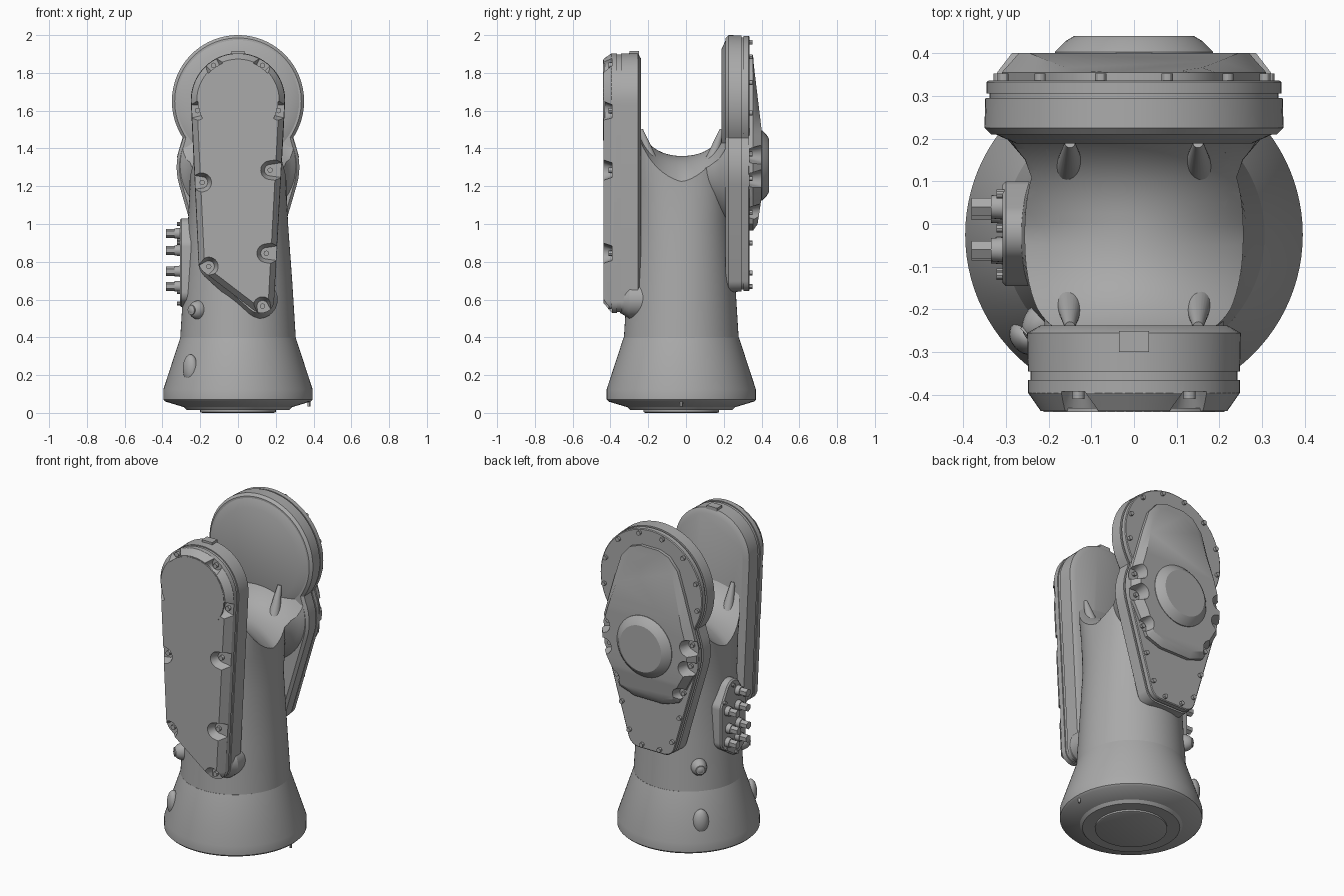
import bpy, bmesh
from math import sin, cos, pi, atan2, hypot, radians
from mathutils import Vector, Matrix
from mathutils.geometry import convex_hull_2d

cube = bpy.data.objects.get("Cube")
if cube:
    bpy.data.objects.remove(cube)

grey = bpy.data.materials.new("machine_grey")
grey.use_nodes = True
tone = (0.4, 0.4, 0.4, 1)
grey.diffuse_color = tone
grey.node_tree.nodes["Principled BSDF"].inputs["Base Color"].default_value = tone
parts = []


def finish(name, bm, part=True):
    bmesh.ops.recalc_face_normals(bm, faces=bm.faces)
    mesh = bpy.data.meshes.new(name)
    bm.to_mesh(mesh)
    bm.free()
    ob = bpy.data.objects.new(name, mesh)
    bpy.context.collection.objects.link(ob)
    mesh.materials.append(grey)
    if part:
        parts.append(ob)
    return ob


def circle(x, z, r, n=64):
    return [(x + r * cos(2 * pi * i / n), z + r * sin(2 * pi * i / n)) for i in range(n)]


def hull(*circles):
    pts = [Vector(p) for c in circles for p in circle(*c)]
    return [tuple(pts[i]) for i in convex_hull_2d(pts)]


def offset(pts, d):
    out = []
    for i, p in enumerate(pts):
        a, b = pts[i - 1], pts[(i + 1) % len(pts)]
        l = hypot(b[0] - a[0], b[1] - a[1]) or 1
        out.append((p[0] - d * (b[1] - a[1]) / l, p[1] + d * (b[0] - a[0]) / l))
    return out


def loft(bm, rings):
    loops = [[bm.verts.new(p) for p in r] for r in rings]
    for a, b in zip(loops, loops[1:]):
        for i in range(len(a)):
            j = (i + 1) % len(a)
            bm.faces.new((a[i], a[j], b[j], b[i]))
    bm.faces.new(loops[0])
    bm.faces.new(loops[-1])


def prism(bm, pts, steps, sideways=False):
    # stack of inset copies of an outline; steps are (depth, inset)
    place = (lambda p, d: (d, p[0], p[1])) if sideways else (lambda p, d: (p[0], d, p[1]))
    loft(bm, [[place(p, d) for p in offset(pts, ins)] for d, ins in steps])


def prism_part(name, pts, steps, sideways=False):
    bm = bmesh.new()
    prism(bm, pts, steps, sideways)
    return finish(name, bm)


def cones(name, items, n=24):
    # each item: start, end, start radius, end radius
    bm = bmesh.new()
    for p, q, r0, r1 in items:
        p, q = Vector(p), Vector(q)
        turn = (q - p).to_track_quat('Z', 'Y').to_matrix().to_4x4()
        bmesh.ops.create_cone(bm, cap_ends=True, segments=n, radius1=r0, radius2=r1,
                              depth=(q - p).length, matrix=Matrix.Translation((p + q) / 2) @ turn)
    return finish(name, bm)


def cut(ob, cutter):
    m = ob.modifiers.new("cut", 'BOOLEAN')
    m.operation, m.solver, m.object = 'DIFFERENCE', 'EXACT', cutter
    bpy.context.view_layer.objects.active = ob
    bpy.ops.object.modifier_apply(modifier=m.name)


def pockets(ob, spots, floor, top):
    # bolt recesses that open towards the rim; spots are (x, z, dx, dz)
    bm = bmesh.new()
    for x, z, dx, dz in spots:
        prism(bm, hull((x, z, 0.03, 24), (x + dx * 0.1, z + dz * 0.1, 0.045, 24)),
              [(floor, 0), (top, -0.025)])
    cutter = finish("pocket_cutter", bm, False)
    cut(ob, cutter)
    bpy.data.objects.remove(cutter)


# flared base, turned around the vertical axis
CY = -0.025
base = [(0.19, 0), (0.2, 0.004), (0.2, 0.014), (0.27, 0.014), (0.285, 0.03), (0.385, 0.06),
        (0.395, 0.07), (0.395, 0.125), (0.305, 0.4)]
bm = bmesh.new()
loft(bm, [[(x, y + CY, z) for x, y in circle(0, 0, r, 96)] for r, z in base])
finish("flared_base", bm)
cones("base_pin", [((0.375, CY, 0.035), (0.375, CY, 0.08), 0.008, 0.008)], 12)

# column, round below and squarer at the fork
bm = bmesh.new()
rings = []
for z, rx, ry, e in [(0.395, 0.306, 0.304, 2), (0.7, 0.287, 0.285, 2), (1.0, 0.265, 0.265, 2.1),
                     (1.2, 0.256, 0.26, 2.5), (1.35, 0.255, 0.258, 3), (1.52, 0.255, 0.256, 3)]:
    ring = []
    for x, y in circle(0, 0, 1, 96):
        k = (abs(x) ** e + abs(y) ** e) ** (-1 / e)
        ring.append((x * k * rx, y * k * ry + CY, z))
    rings.append(ring)
loft(bm, rings)
column = finish("column", bm)

# shoulder that flares from the column into the rear arm
shoulder = prism_part("rear_shoulder", circle(0, 1.31, 0.3),
                      [(0, 0.1), (0.08, 0.07), (0.15, 0.045), (0.185, 0.015), (0.22, -0.015)])

# saddle between the two arms
bm = bmesh.new()
bmesh.ops.create_grid(bm, x_segments=32, y_segments=32, size=0.4)
for v in bm.verts:
    t = abs(v.co.y + 0.02) / 0.22
    v.co.z = 1.36 - 0.13 * min(1.3, (v.co.x / 0.25) ** 2) * max(0.3, 1 - 0.4 * t) + 0.07 * t ** 2 + 0.05 * t ** 4
new = bmesh.ops.extrude_face_region(bm, geom=list(bm.faces))
for v in new["geom"]:
    if isinstance(v, bmesh.types.BMVert):
        v.co.z = 2.4
saddle = finish("saddle_cutter", bm, False)
cut(column, saddle)
cut(shoulder, saddle)
bpy.data.objects.remove(saddle)
cones("saddle_ribs", [((x, s * 0.13 + CY, 1.25), (x, s * 0.215 + CY, 1.5), 0.045, 0.012)
                      for x in (-0.15, 0.15) for s in (-1, 1)])

# front arm: housing, seam band, cover with bolt pockets
arm = hull((0, 1.655, 0.25), (-0.14, 0.8, 0.07), (0.125, 0.595, 0.068))
prism_part("front_arm_housing", arm, [(-0.345, 0.002), (-0.255, 0), (-0.238, 0.03)])
prism_part("front_arm_seam", arm, [(-0.385, 0.008), (-0.34, 0.008)])
cover = prism_part("front_cover", arm, [(-0.365, 0.002), (-0.395, 0.002), (-0.438, 0.032)])
prism_part("front_arm_heel", hull((-0.1, 0.8, 0.08), (0.11, 0.6, 0.07)),
           [(-0.35, 0), (-0.3, -0.03), (-0.2, -0.03)])
spots = [(-0.13, 1.84, -0.6, 0.8), (0.13, 1.84, 0.6, 0.8), (-0.215, 1.6, -1, -0.1),
         (0.215, 1.6, 1, -0.1), (-0.19, 1.22, -1, 0), (0.17, 1.285, 1, 0),
         (-0.155, 0.775, -0.8, -0.6), (0.15, 0.845, 1, 0), (0.13, 0.565, 0.3, -0.9)]
pockets(cover, spots, -0.392, -0.45)
cones("front_bolts", [((x, -0.385, z), (x, -0.41, z), 0.014, 0.014) for x, z, _, _ in spots], 12)
cones("front_joint_disc", [((0, -0.43, 1.655), (0, -0.44, 1.655), 0.212, 0.212)], 64)
prism_part("front_arm_tab", [(-0.035, 1.88), (0.035, 1.88), (0.035, 1.916), (-0.035, 1.916)],
           [(-0.3, 0), (-0.25, 0)])

# rear arm: round head joined to a tapering lower lobe
lower = hull((0, 1.3, 0.325), (-0.085, 0.72, 0.08), (0.085, 0.72, 0.08))
outline = [p for p in lower if hypot(p[0], p[1] - 1.65) > 0.352]
outline += [p for p in circle(0, 1.65, 0.35, 96) if hypot(p[0], p[1] - 1.3) > 0.327 and p[1] > 1.4]
outline.sort(key=lambda p: atan2(p[1] - 1.4, p[0]))
prism_part("rear_arm_housing", outline, [(0.21, 0.015), (0.225, 0), (0.295, 0.002)])
prism_part("rear_arm_seam", outline, [(0.29, 0.012), (0.31, 0.012)])
prism_part("rear_arm_plate", outline, [(0.305, 0.005), (0.332, 0.005), (0.336, 0.01)])
cones("rear_inner_disc", [((0, 0.215, 1.65), (0, 0.188, 1.65), 0.335, 0.275)], 96)

# sloping rear cover with round boss
half = [(0.06, 1.895), (0.13, 1.87), (0.19, 1.8), (0.235, 1.66), (0.29, 1.47), (0.322, 1.36),
        (0.315, 1.22), (0.25, 1.1), (0.2, 1.0), (0.1, 0.965)]
bm = bmesh.new()
prism(bm, [(-x, z) for x, z in half] + half[::-1], [(0.33, 0), (0.355, 0), (0.4, 0.035)])
for z in (1.5, 1.14):
    bmesh.ops.bisect_plane(bm, geom=bm.verts[:] + bm.edges[:] + bm.faces[:],
                           plane_co=(0, 0, z), plane_no=(0, 0, 1))
for v in bm.verts:
    if v.co.y > 0.37:
        v.co.y -= max(0, v.co.z - 1.5) * 0.12 + max(0, 1.14 - v.co.z) * 0.15
rear_cover = finish("rear_cover", bm)
side_bolts = [(0.285, 1.37), (0.275, 1.24), (0.225, 1.06)]
pockets(rear_cover, [(s * x, z, s, -0.2) for x, z in side_bolts for s in (-1, 1)], 0.337, 0.42)
prism_part("rear_boss", circle(0, 1.31, 0.185), [(0.39, 0), (0.403, 0), (0.428, 0.025), (0.44, 0.045)])

bolts = side_bolts + [(0.195, 0.9), (0.145, 0.74), (0.06, 0.67)]
bolts += [(0.322 * sin(radians(a)), 1.65 + 0.322 * cos(radians(a))) for a in (14, 43, 72, 101)]
cones("rear_bolts", [((s * x, 0.33, z), (s * x, 0.352, z), 0.013, 0.013)
                     for x, z in bolts for s in (-1, 1)], 12)

# connector panel on the right side
panel = hull((-0.02, 0.96, 0.07), (0.04, 0.88, 0.06), (-0.085, 0.88, 0.06),
             (0.04, 0.68, 0.06), (-0.085, 0.64, 0.06), (-0.05, 0.62, 0.06))
prism_part("connector_panel", panel, [(-0.2, 0), (-0.3, 0), (-0.308, 0.008)], True)
plugs = [(-0.06, 0.95), (0.04, 0.86), (-0.06, 0.86), (0.03, 0.75), (-0.065, 0.75),
         (0.04, 0.67), (-0.06, 0.67)]
cones("connector_collars", [((-0.3, y, z), (-0.335, y, z), 0.03, 0.027) for y, z in plugs])
cones("connector_plugs", [((-0.33, y, z), (-0.38, y, z), 0.024, 0.024) for y, z in plugs], 6)
cones("panel_screws", [((-0.3, y, z), (-0.322, y, z), 0.011, 0.011)
                       for y, z in [(0.07, 0.92), (-0.01, 1.0), (-0.12, 0.9), (0.065, 0.64),
                                    (-0.115, 0.64), (-0.04, 0.58)]], 10)

# hooded sockets and lens-shaped lugs, mirrored front to rear
bm = bmesh.new()
sockets = []
for s in (-1, 1):
    out = Vector((-0.72, s * 0.69, 0))
    turn = Matrix.Rotation(atan2(out.y, out.x), 4, 'Z')
    for r, z, size in [(0.29, 0.545, (0.06, 0.045, 0.05)), (0.35, 0.235, (0.035, 0.045, 0.075))]:
        where = Matrix.Translation(out * r + Vector((0, CY, z)))
        bmesh.ops.create_uvsphere(bm, u_segments=24, v_segments=12, radius=1,
                                  matrix=where @ turn @ Matrix.Diagonal((*size, 1)))
    hub = out * 0.28 + Vector((0, CY, 0.545))
    sockets.append((hub, hub + out * 0.065, 0.03, 0.026))
finish("side_lugs", bm)
cones("side_sockets", sockets)

# smooth shading with crisp edges
bpy.ops.object.select_all(action='DESELECT')
for ob in parts:
    ob.select_set(True)
bpy.context.view_layer.objects.active = parts[0]
bpy.ops.object.shade_smooth_by_angle(angle=radians(30))
